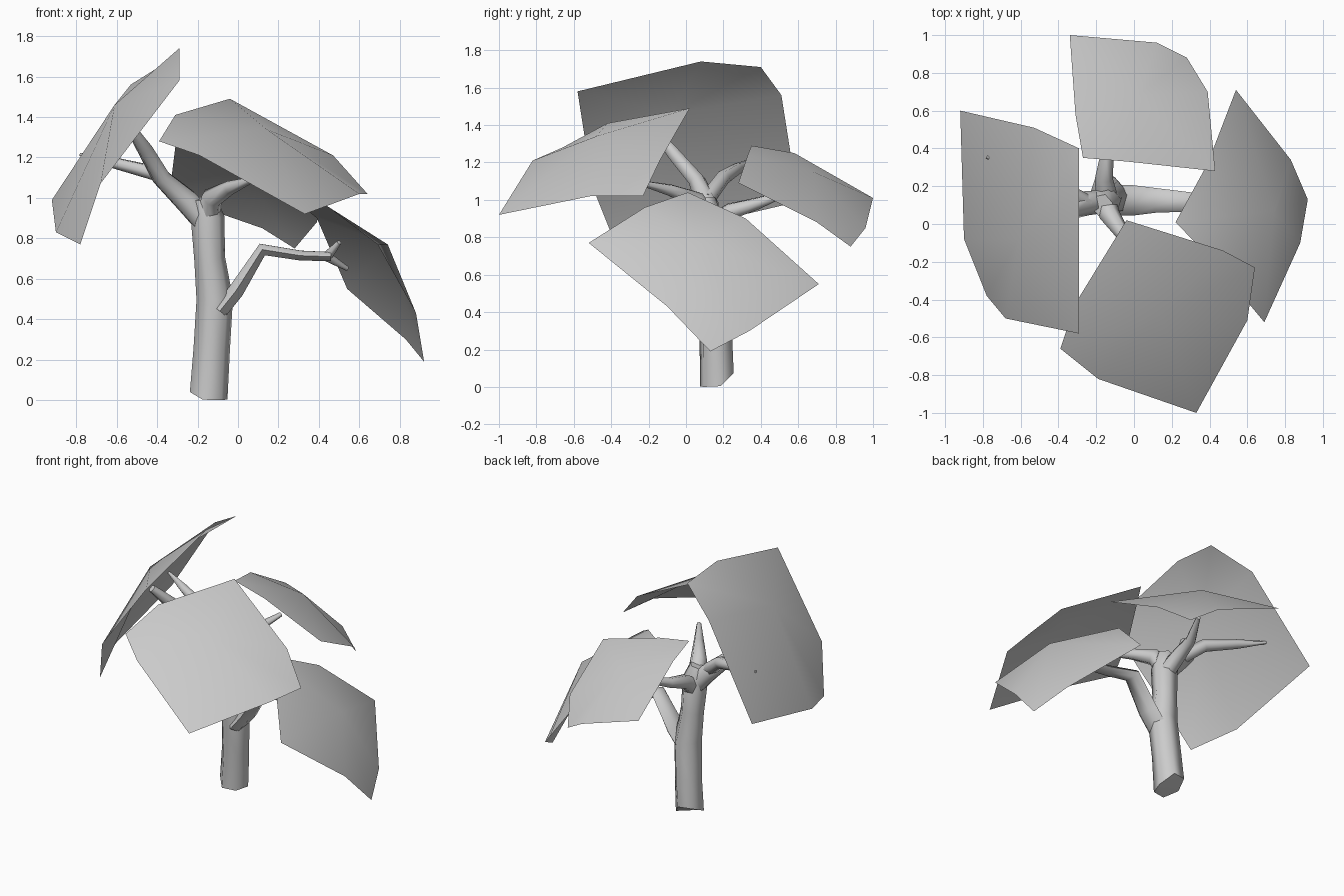
import bpy, bmesh
from mathutils import Vector

if "Cube" in bpy.data.objects:
    bpy.data.objects.remove(bpy.data.objects["Cube"])


def branch(name, pts, widen_y=1.0):
    """Tapered six-sided limb; every point is x, y, z, radius."""
    cu = bpy.data.curves.new(name, 'CURVE')
    cu.dimensions = '3D'
    cu.bevel_depth = 1.0
    cu.bevel_resolution = 1
    cu.use_fill_caps = True
    sp = cu.splines.new('POLY')
    sp.points.add(len(pts) - 1)
    for p, (x, y, z, r) in zip(sp.points, pts):
        p.co = (x, y, z, 1)
        p.radius = r
    ob = bpy.data.objects.new(name, cu)
    bpy.context.collection.objects.link(ob)
    bpy.ops.object.select_all(action='DESELECT')
    bpy.context.view_layer.objects.active = ob
    ob.select_set(True)
    bpy.ops.object.convert(target='MESH')
    ob = bpy.context.object
    y0 = pts[0][1]
    for v in ob.data.vertices:
        v.co.y = y0 + (v.co.y - y0) * widen_y
        if v.co.z < .03:  # uneven foot of the trunk
            v.co.z = max(0, v.co.y - .18) + max(0, -.17 - v.co.x) * .6
    bpy.ops.object.shade_smooth_by_angle(angle=1.3)


def canopy(name, rim, centre):
    """Domed sheet: corner and mid-edge points around a centre, 2 x 2 quads."""
    bm = bmesh.new()
    vs = [bm.verts.new(p) for p in rim]
    c = bm.verts.new(centre)
    for i in range(0, 8, 2):
        bm.faces.new((c, vs[i - 1], vs[i], vs[i + 1]))
    bm.normal_update()
    if sum((f.normal for f in bm.faces), Vector()).z < 0:
        bmesh.ops.reverse_faces(bm, faces=bm.faces[:])
    for f in bm.faces:
        f.smooth = True
    me = bpy.data.meshes.new(name)
    bm.to_mesh(me)
    bm.free()
    bpy.context.collection.objects.link(bpy.data.objects.new(name, me))


# Foliage sheets
canopy("left_foliage",
       [(-.29, -.58, 1.58), (-.29, .08, 1.74), (-.29, .40, 1.71), (-.53, .51, 1.56),
        (-.92, .60, .99), (-.90, -.08, .83), (-.78, -.38, .77), (-.68, -.50, 1.07)],
       (-.61, -.08, 1.46))
canopy("front_foliage",
       [(-.04, .02, 1.49), (.47, -.14, 1.21), (.64, -.23, 1.02), (.60, -.51, 1.02),
        (.33, -1.0, .92), (-.19, -.82, 1.21), (-.39, -.66, 1.28), (-.31, -.42, 1.41)],
       (.14, -.48, 1.34))
canopy("right_foliage",
       [(.22, .01, 1.04), (.44, -.22, .96), (.69, -.52, .77), (.88, -.10, .43),
        (.92, .13, .19), (.83, .34, .30), (.54, .71, .55), (.39, .32, .90)],
       (.74, .07, .77))
canopy("back_foliage",
       [(-.34, 1.0, 1.01), (.12, .96, .85), (.28, .88, .75), (.39, .70, .88),
        (.43, .28, 1.09), (-.03, .33, 1.24), (-.27, .35, 1.29), (-.31, .58, 1.25)],
       (.02, .68, 1.15))

# Trunk
branch("trunk", [(-.145, .165, 0, .095), (-.13, .16, .25, .092), (-.115, .14, .5, .092),
                 (-.14, .13, .7, .078), (-.15, .115, .9, .085), (-.17, .10, 1.0, .06)])

# Right limb, broad in y, with a forked tip
branch("right_limb", [(-.09, .125, .44, .045), (-.01, .125, .54, .045), (.12, .125, .745, .036),
                      (.31, .12, .715, .028), (.46, .11, .71, .026)], 1.8)
branch("right_fork_upper", [(.44, .11, .71, .025), (.50, .04, .78, .012)])
branch("right_fork_lower", [(.44, .11, .71, .025), (.54, .18, .65, .012)])

# Left limb and its twig
branch("left_limb", [(-.15, .12, .86, .06), (-.25, .11, .98, .065), (-.38, .06, 1.1, .048),
                     (-.46, -.06, 1.24, .04), (-.54, -.16, 1.36, .025)])
branch("left_twig", [(-.25, .11, 1.0, .045), (-.40, .2, 1.12, .04), (-.60, .28, 1.17, .03),
                     (-.78, .355, 1.215, .008)])

# Front limb
branch("front_limb", [(-.15, .12, .88, .06), (-.13, .05, 1.0, .055), (-.04, -.08, 1.05, .035),
                      (.07, -.24, 1.09, .015)])

# Back limb
branch("back_limb", [(-.14, .12, .85, .06), (-.16, .24, .94, .048), (-.14, .38, .98, .035),
                     (-.06, .55, 1.04, .015)])
